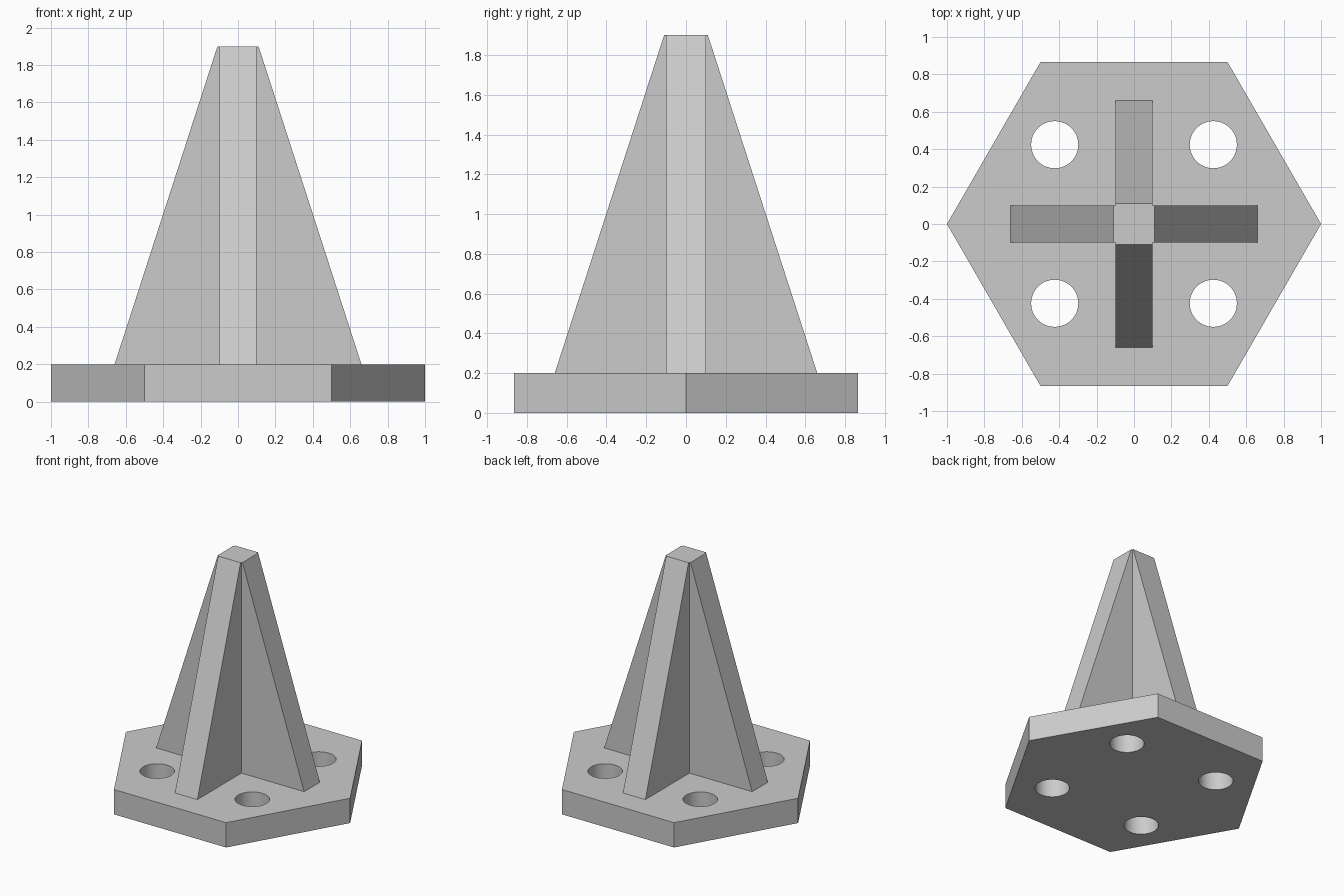
import bpy
import bmesh
from math import cos, sin, pi
from mathutils import Matrix

cube = bpy.data.objects.get("Cube")
if cube:
    bpy.data.objects.remove(cube, do_unlink=True)

BASE_TOP, PEAK = 0.2, 1.9
RIB_HALF, FOOT, TIP = 0.1, 0.66, 0.11
HOLE_POS, HOLE_RADIUS = 0.424, 0.126

grey = bpy.data.materials.new("plain grey")
grey.use_nodes = True
grey.diffuse_color = (0.6, 0.6, 0.6, 1)
grey.node_tree.nodes["Principled BSDF"].inputs["Base Color"].default_value = grey.diffuse_color


def make_object(name, bm):
    bmesh.ops.recalc_face_normals(bm, faces=bm.faces)
    mesh = bpy.data.meshes.new(name)
    bm.to_mesh(mesh)
    bm.free()
    mesh.materials.append(grey)
    obj = bpy.data.objects.new(name, mesh)
    bpy.context.collection.objects.link(obj)
    return obj


def loft(bm, bottom, top, z0, z1):
    """Solid between two matching outlines."""
    low = [bm.verts.new((x, y, z0)) for x, y in bottom]
    high = [bm.verts.new((x, y, z1)) for x, y in top]
    bm.faces.new(low)
    bm.faces.new(high)
    for i in range(len(low)):
        j = (i + 1) % len(low)
        bm.faces.new((low[i], low[j], high[j], high[i]))


def cross(reach):
    """Plus-shaped outline with arms of the given reach."""
    w = RIB_HALF
    arm = [(reach, -w), (reach, w), (w, w)]
    quarter_turns = [(1, 0), (0, 1), (-1, 0), (0, -1)]
    return [(x * c - y * s, x * s + y * c) for c, s in quarter_turns for x, y in arm]


# Hexagonal base plate
bm = bmesh.new()
hexagon = [(cos(i * pi / 3), sin(i * pi / 3)) for i in range(6)]
loft(bm, hexagon, hexagon, 0, BASE_TOP)
base = make_object("base_plate", bm)

# Four bolt holes through the plate
bm = bmesh.new()
for sx in (-1, 1):
    for sy in (-1, 1):
        bmesh.ops.create_cone(
            bm, cap_ends=True, segments=48, radius1=HOLE_RADIUS, radius2=HOLE_RADIUS,
            depth=1, matrix=Matrix.Translation((sx * HOLE_POS, sy * HOLE_POS, BASE_TOP / 2)))
cutter = make_object("hole_cutter", bm)
cutter.hide_render = True
cut = base.modifiers.new("bolt_holes", 'BOOLEAN')
cut.operation = 'DIFFERENCE'
cut.solver = 'EXACT'
cut.object = cutter
bpy.ops.object.select_all(action='DESELECT')
base.select_set(True)
bpy.context.view_layer.objects.active = base
bpy.ops.object.modifier_apply(modifier=cut.name)
bpy.data.objects.remove(cutter, do_unlink=True)
bpy.ops.object.shade_smooth_by_angle(angle=pi / 6)

# Tapered post of four crossed ribs
bm = bmesh.new()
loft(bm, cross(FOOT), cross(TIP), BASE_TOP, PEAK)
make_object("ribbed_post", bm)
